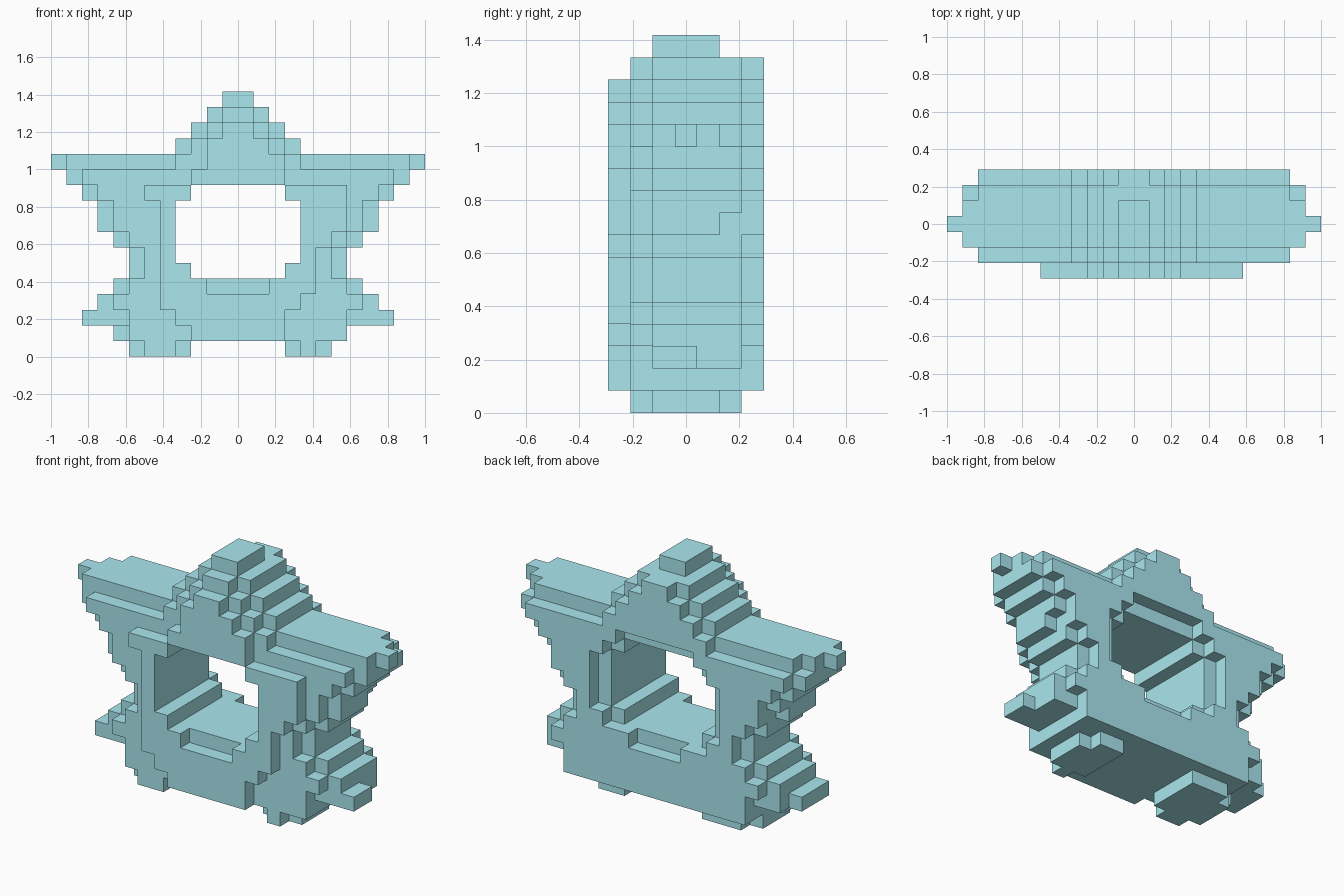
import bpy, bmesh
from mathutils import Vector

if "Cube" in bpy.data.objects:
    bpy.data.objects.remove(bpy.data.objects["Cube"])

V = 1 / 12  # block size

# Half widths in blocks for each row, bottom to top: (tip layer, core layers, bevel layers)
ROWS = [
    (6, 6, 5), (7, 7, 7), (10, 10, 7), (9, 9, 8), (8, 8, 7), (7, 7, 6),
    (7, 7, 6), (8, 8, 7), (9, 9, 8), (9, 9, 8), (10, 10, 9), (11, 11, 10),
    (12, 11, 4), (4, 4, 3), (3, 3, 2), (2, 2, 1), (1, 1, 0),
]
# Half width of the opening by row: through hole, and wider rim on the back
HOLE = {0: 3, 5: 3, 6: 4, 7: 4, 8: 4, 9: 4, 10: 3}
RIM = {0: 3, 4: 2, 5: 4, 6: 5, 7: 5, 8: 5, 9: 5, 10: 4, 11: 3}
# Raised front layer: row -> list of x spans
FRONT = {
    1: [(-3, 3)], 2: [(-4, 3)], 3: [(-5, 4)], 4: [(-5, -2), (2, 5)],
    5: [(-5, -3), (3, 5)], 6: [(-5, -4), (4, 5)],
    7: [(-5, -4), (4, 6)], 8: [(-5, -4), (4, 7)], 9: [(-5, -4), (4, 7)],
    10: [(-6, -3), (3, 7)], 11: [(-3, 3)], 12: [(-2, 3)], 13: [(-2, 2)],
    14: [(-1, 1)],
}

cells = set()
for k, (tip, core, bevel) in enumerate(ROWS):
    for j in range(1, 7):
        half = tip if j == 3 else core if j in (2, 4, 5) else bevel
        hole = (RIM if j == 6 else HOLE).get(k, 0)
        if (k == 0 and j == 6) or (k == 16 and j == 5):
            continue
        # outermost points narrow to fewer layers
        if j == 5 and k in (0, 2, 8, 12):
            half -= 1
        if k == 0 and j == 1:
            hole = 4
        for i in range(-half, half):
            if not -hole <= i < hole:
                cells.add((i, j, k))
for k, spans in FRONT.items():
    for a, b in spans:
        cells.update((i, 0, k) for i in range(a, b))
# Uneven blocks on the feet
cells.update((-7, j, 0) for j in range(2, 5))
cells.update({(-6, 1, 0), (-6, 5, 0), (-8, 3, 1)})
cells -= {(9, 4, 2)}

# Skin the blocks: one square wherever a block meets empty space
bm = bmesh.new()
for c in cells:
    for axis in range(3):
        for s in (-1, 1):
            n = list(c)
            n[axis] += s
            if tuple(n) in cells:
                continue
            u, w = Vector((0, 0, 0)), Vector((0, 0, 0))
            u[(axis + 1) % 3] = 0.5
            w[(axis + 2) % 3] = 0.5
            mid = Vector((c[0] + 0.5, c[1] - 3, c[2] + 0.5))
            mid[axis] += s * 0.5
            quad = [mid - u - w, mid + u - w, mid + u + w, mid - u + w]
            if s < 0:
                quad.reverse()
            bm.faces.new([bm.verts.new(p * V) for p in quad])
bmesh.ops.remove_doubles(bm, verts=bm.verts, dist=1e-4)
bmesh.ops.dissolve_limit(bm, angle_limit=0.01, verts=bm.verts, edges=bm.edges)

mesh = bpy.data.meshes.new("star_frame")
bm.to_mesh(mesh)
bm.free()
star = bpy.data.objects.new("star_frame", mesh)
bpy.context.collection.objects.link(star)

mat = bpy.data.materials.new("pale_teal")
mat.diffuse_color = (0.4, 0.8, 0.86, 1)
mat.use_nodes = True
mat.node_tree.nodes["Principled BSDF"].inputs["Base Color"].default_value = mat.diffuse_color
mesh.materials.append(mat)
